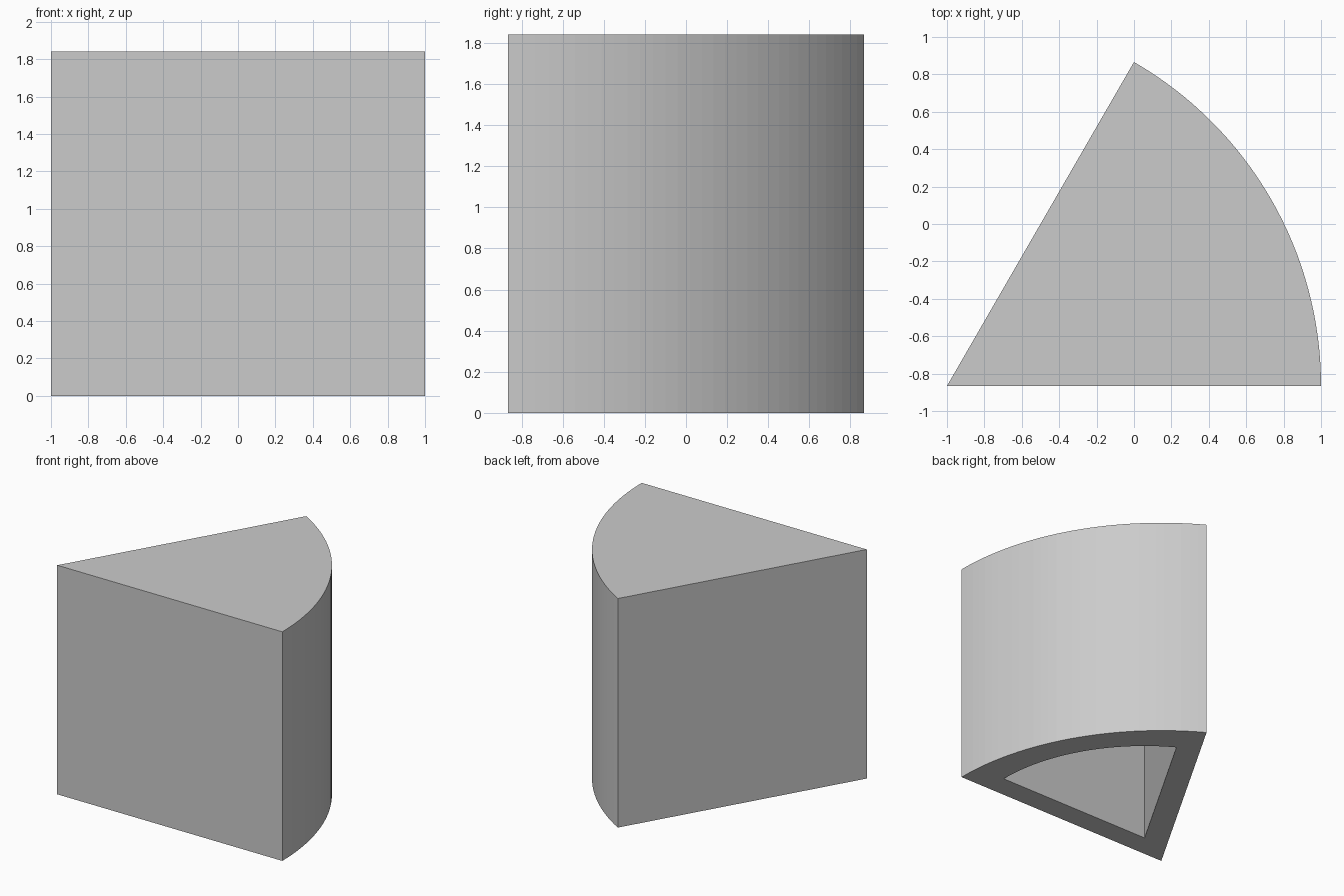
import bpy, bmesh, math
from mathutils import Vector

if "Cube" in bpy.data.objects:
    bpy.data.objects.remove(bpy.data.objects["Cube"])

HEIGHT, DEPTH = 1.84, 1.64      # block height, depth of the hollow
RADIUS, SEGMENTS = 2.0, 32
INNER = 0.705                   # hollow outline relative to outer outline
APEX = Vector((-1, -math.sqrt(3) / 2, 0))
CENTROID = APEX + Vector((1.103, 0.637, 0))


def sector(scale, z):
    """60 degree sector outline, scaled about its centroid."""
    arc = [math.radians(60) * i / SEGMENTS for i in range(SEGMENTS + 1)]
    pts = [APEX] + [APEX + RADIUS * Vector((math.cos(a), math.sin(a), 0)) for a in arc]
    return [CENTROID + (p - CENTROID) * scale + Vector((0, 0, z)) for p in pts]


bm = bmesh.new()
# Outlines in order: outer top, outer bottom, hollow rim, hollow ceiling
rings = [[bm.verts.new(p) for p in sector(s, z)]
         for s, z in ((1, HEIGHT), (1, 0), (INNER, 0), (INNER, DEPTH))]

# Outer walls, bottom rim and inner walls
n = SEGMENTS + 2
for a, b in zip(rings, rings[1:]):
    for i in range(n):
        j = (i + 1) % n
        bm.faces.new((a[i], b[i], b[j], a[j]))

# Closed top and hollow ceiling
bm.faces.new(rings[0])
bm.faces.new(reversed(rings[3]))
bmesh.ops.recalc_face_normals(bm, faces=bm.faces)

mesh = bpy.data.meshes.new("hollow_wedge")
bm.to_mesh(mesh)
bm.free()
bpy.context.collection.objects.link(bpy.data.objects.new("hollow_wedge", mesh))
